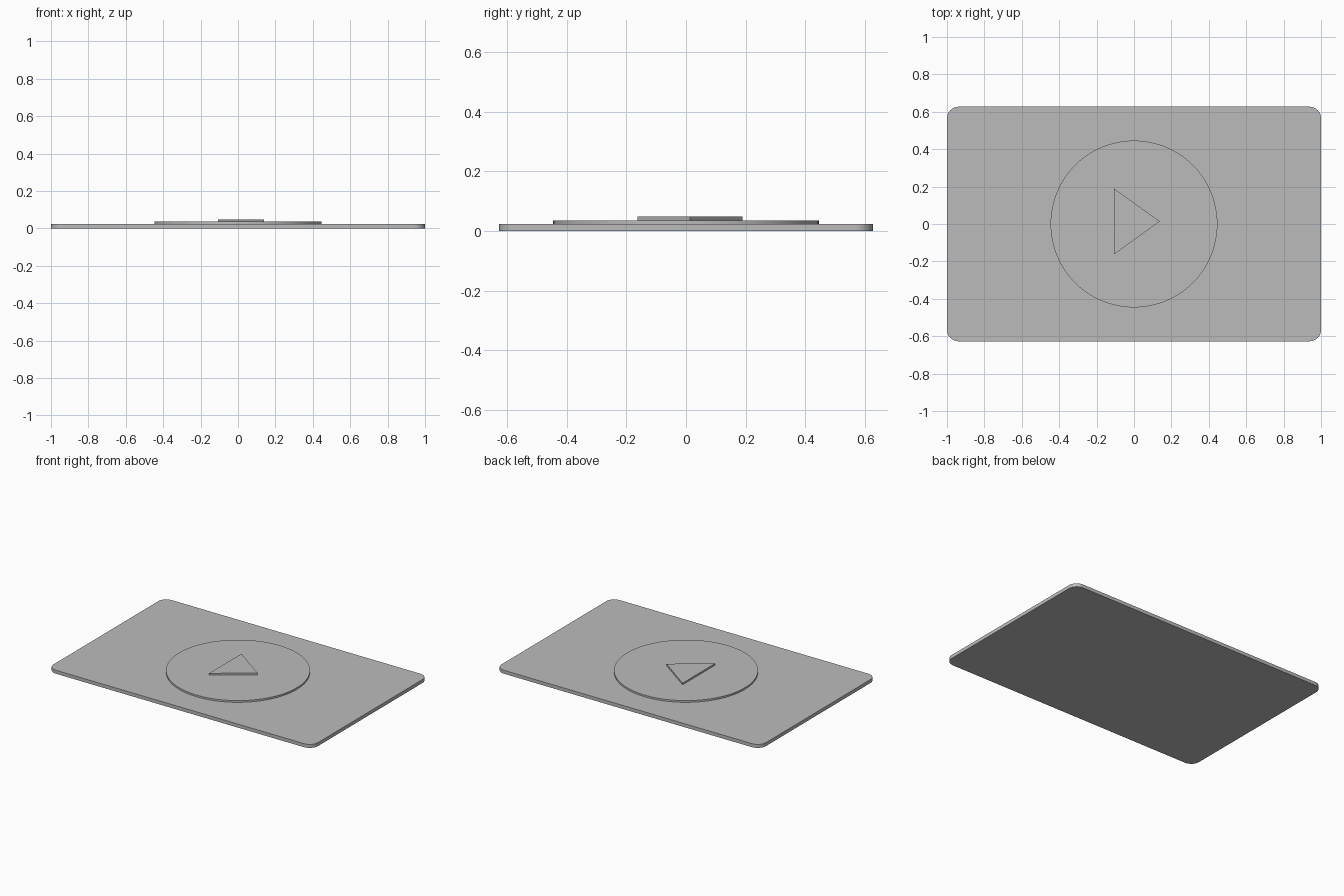
import bpy
import bmesh
import math
from mathutils import Vector

cube = bpy.data.objects.get("Cube")
if cube:
    bpy.data.objects.remove(cube, do_unlink=True)

# One plain grey for every part
grey = bpy.data.materials.new("plain_grey")
grey.use_nodes = True
grey.diffuse_color = (0.5, 0.5, 0.5, 1)
grey.node_tree.nodes["Principled BSDF"].inputs["Base Color"].default_value = grey.diffuse_color


def slab(name, outline, bottom, top):
    """Extrude a counter-clockwise outline into a flat slab."""
    bm = bmesh.new()
    base = bm.faces.new([bm.verts.new((x, y, bottom)) for x, y in outline])
    extruded = bmesh.ops.extrude_face_region(bm, geom=[base], use_keep_orig=True)
    verts = [g for g in extruded["geom"] if isinstance(g, bmesh.types.BMVert)]
    bmesh.ops.translate(bm, verts=verts, vec=Vector((0, 0, top - bottom)))
    bmesh.ops.recalc_face_normals(bm, faces=bm.faces)
    mesh = bpy.data.meshes.new(name)
    bm.to_mesh(mesh)
    bm.free()
    mesh.materials.append(grey)
    obj = bpy.data.objects.new(name, mesh)
    bpy.context.collection.objects.link(obj)
    bpy.ops.object.select_all(action="DESELECT")
    obj.select_set(True)
    bpy.context.view_layer.objects.active = obj
    bpy.ops.object.shade_smooth_by_angle(angle=math.radians(30))
    return obj


def arc(cx, cy, radius, start, sweep, steps):
    return [(cx + radius * math.cos(start + sweep * i / steps),
             cy + radius * math.sin(start + sweep * i / steps)) for i in range(steps + 1)]


# Base plate with rounded corners
half_x, half_y, corner = 1.0, 0.627, 0.062
outline = []
for quarter, (sx, sy) in enumerate([(1, 1), (-1, 1), (-1, -1), (1, -1)]):
    outline += arc(sx * (half_x - corner), sy * (half_y - corner), corner,
                   quarter * math.pi / 2, math.pi / 2, 12)
slab("base_plate", outline, 0, 0.024)

# Raised round disc
slab("round_disc", arc(0, 0, 0.446, 0, math.tau, 96)[:-1], 0.024, 0.036)

# Raised triangle pointing to +x
slab("triangle", [(-0.106, -0.162), (0.138, 0.014), (-0.106, 0.189)], 0.036, 0.048)
